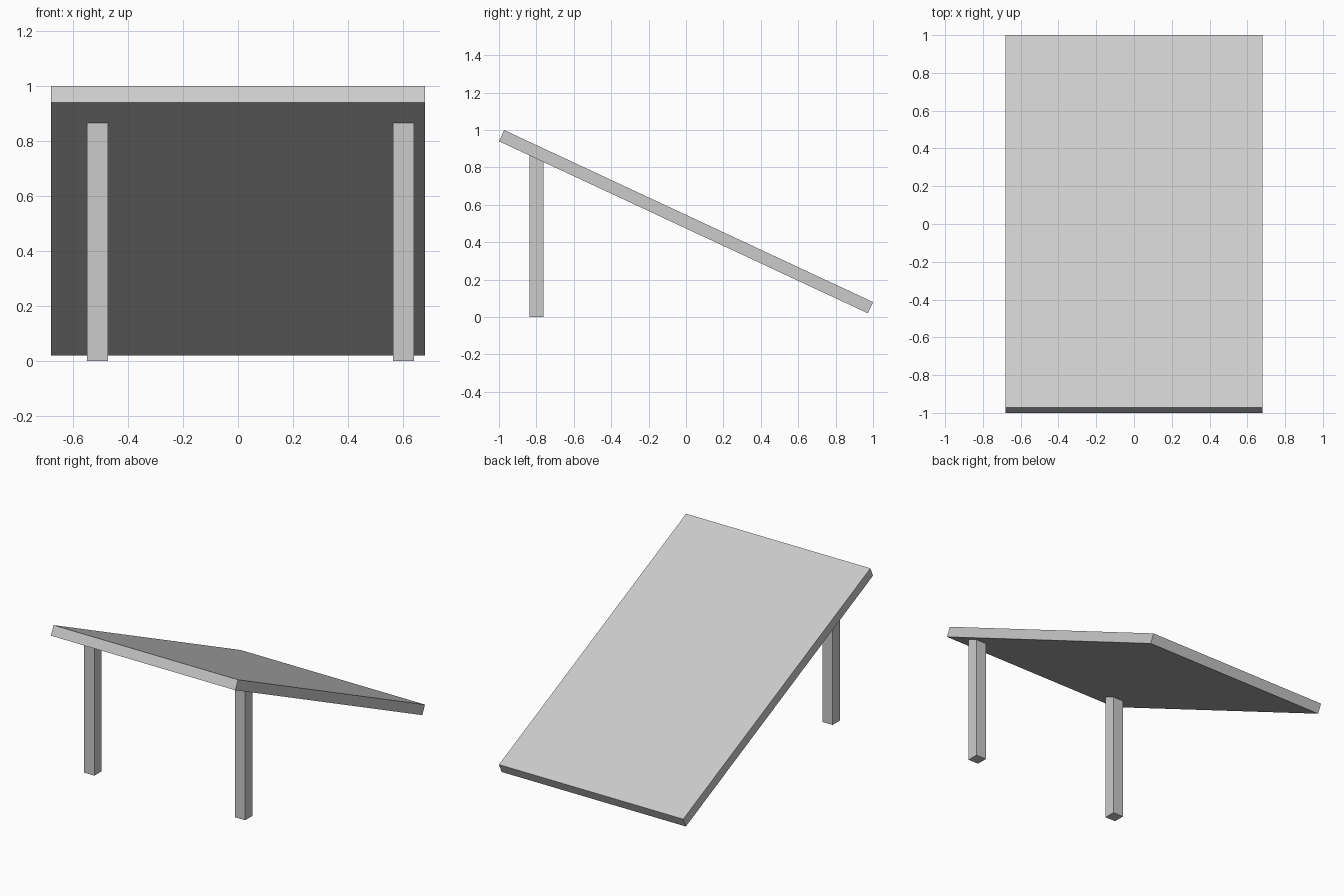
import bpy
import math

if "Cube" in bpy.data.objects:
    bpy.data.objects.remove(bpy.data.objects["Cube"])


def box(name, size, location, tilt=0.0):
    bpy.ops.mesh.primitive_cube_add(size=1, location=location, rotation=(tilt, 0, 0))
    obj = bpy.context.object
    obj.name = name
    obj.scale = size
    bpy.ops.object.transform_apply(location=False, rotation=True, scale=True)
    return obj


# Sloping board, high at the front and low at the back
box("sloping_board", (1.36, 2.176, 0.066), (0, 0, 0.51), math.radians(-25))

# Two square front legs, their tops just meeting the underside of the board
LEG_WIDTH, LEG_HEIGHT = 0.076, 0.866
for side, x in (("left", -0.511), ("right", 0.602)):
    box(f"{side}_front_leg", (LEG_WIDTH, LEG_WIDTH, LEG_HEIGHT), (x, -0.8, LEG_HEIGHT / 2))
